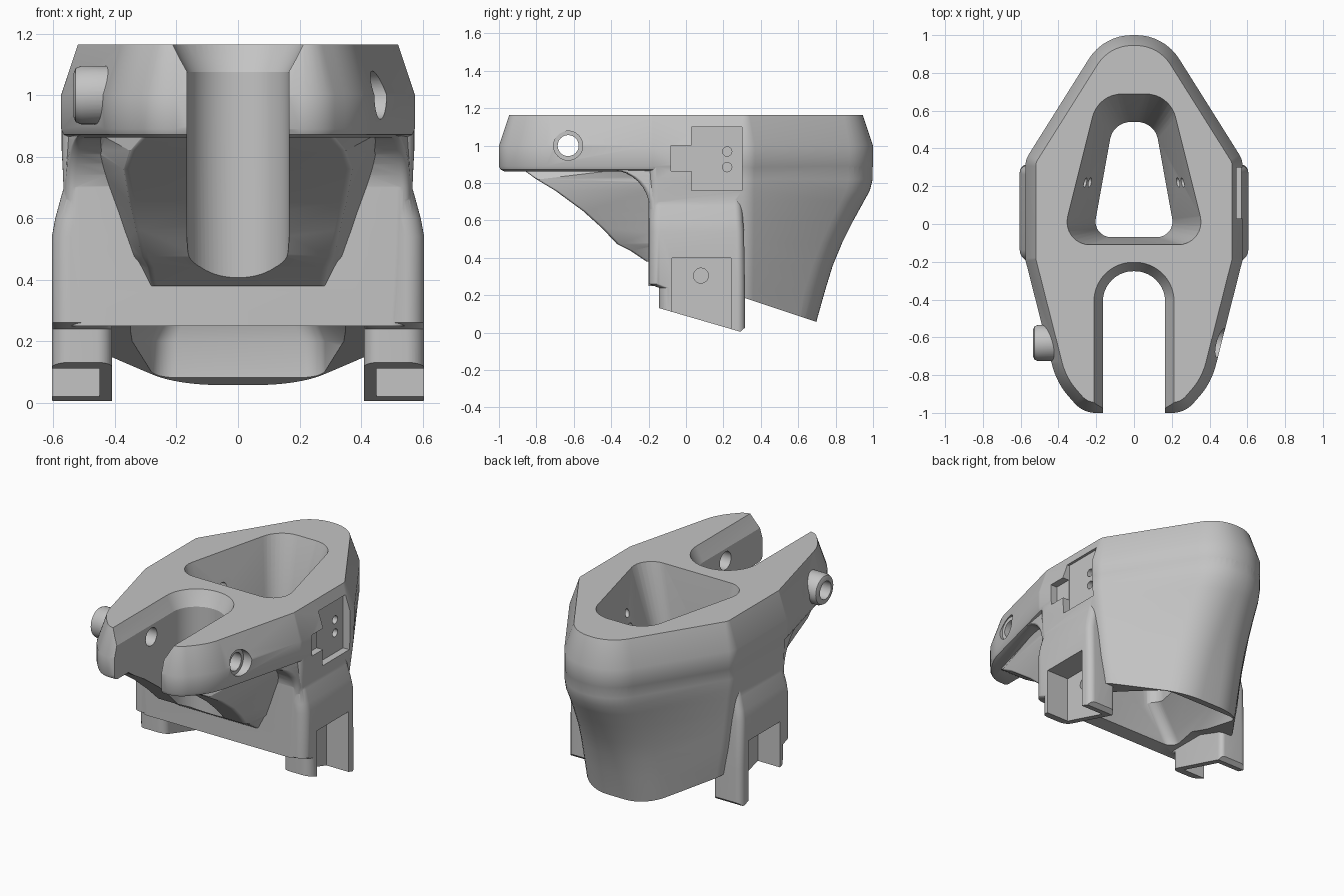
import bpy, bmesh, math
from mathutils import Vector

if "Cube" in bpy.data.objects:
    bpy.data.objects.remove(bpy.data.objects["Cube"])

grey = bpy.data.materials.new("plain grey")
grey.use_nodes = True
grey.diffuse_color = (0.55, 0.55, 0.55, 1)
grey.node_tree.nodes["Principled BSDF"].inputs["Base Color"].default_value = (0.55, 0.55, 0.55, 1)


def mirrored(half):
    """Close a half outline (back to front, +x side) across x = 0."""
    return half + [(-x, y, r) for x, y, r in reversed(half)]


def rounded(corners, inset=0.0, seg=8):
    """Clockwise polygon of (x, y, radius) with true arcs at its corners."""
    out, n = [], len(corners)
    pts = [Vector(c[:2]) for c in corners]
    for i, p in enumerate(pts):
        d1 = (p - pts[i - 1]).normalized()
        d2 = (pts[(i + 1) % n] - p).normalized()
        n1, n2 = Vector((d1.y, -d1.x)), Vector((d2.y, -d2.x))
        c = p + (n1 + n2) / (1 + n1.dot(n2)) * inset
        if corners[i][2] == 0:
            out.append(c)
            continue
        turn = d1.angle(d2)
        t = max(corners[i][2] - inset, 0.01) * math.tan(turn / 2)
        a, b, w = c - d1 * t, c + d2 * t, math.cos(turn / 2)
        for k in range(seg + 1):
            u = k / seg
            k0, k1, k2 = (1 - u) ** 2, 2 * u * (1 - u) * w, u * u
            out.append((a * k0 + c * k1 + b * k2) / (k0 + k1 + k2))
    return out


def loft(name, rings):
    """Skin a stack of (z, outline) rings and cap both ends."""
    bm = bmesh.new()
    rows = [[bm.verts.new((p.x, p.y, z)) for p in ring] for z, ring in rings]
    n = len(rows[0])
    for lo, hi in zip(rows, rows[1:]):
        for i in range(n):
            j = (i + 1) % n
            bm.faces.new((lo[i], lo[j], hi[j], hi[i]))
    bm.faces.new(rows[0])
    bm.faces.new(rows[-1])
    return finish(name, bm)


def finish(name, bm):
    # Planar triangles keep the booleans reliable
    bent = [f for f in bm.faces if len(f.verts) == 4]
    bmesh.ops.triangulate(bm, faces=bent)
    bmesh.ops.recalc_face_normals(bm, faces=bm.faces)
    if bm.calc_volume(signed=True) < 0:
        bmesh.ops.reverse_faces(bm, faces=bm.faces)
    me = bpy.data.meshes.new(name)
    bm.to_mesh(me)
    bm.free()
    me.materials.append(grey)
    ob = bpy.data.objects.new(name, me)
    bpy.context.collection.objects.link(ob)
    return ob


def prism(name, profile, x0, x1):
    """Side profile of (y, z) points swept along x."""
    bm = bmesh.new()
    a, b = [[bm.verts.new((x, y, z)) for y, z in profile] for x in (x0, x1)]
    bm.faces.new(a)
    bm.faces.new(b)
    for i in range(len(a)):
        j = (i + 1) % len(a)
        bm.faces.new((a[i], a[j], b[j], b[i]))
    return finish(name, bm)


def box(name, x0, x1, y0, y1, z0, z1):
    return prism(name, [(y0, z0), (y1, z0), (y1, z1), (y0, z1)], x0, x1)


def rod(name, x0, x1, y, z, r, n=40):
    ring = [(y + r * math.cos(k * math.tau / n), z + r * math.sin(k * math.tau / n)) for k in range(n)]
    return prism(name, ring, x0, x1)


def combine(target, tool, op):
    mod = target.modifiers.new(op, "BOOLEAN")
    mod.operation, mod.solver, mod.object = op, "EXACT", tool
    bpy.context.view_layer.objects.active = target
    bpy.ops.object.modifier_apply(modifier=mod.name)
    bpy.data.objects.remove(tool)


def add(target, tool):
    combine(target, tool, "UNION")


def cut(target, tool):
    combine(target, tool, "DIFFERENCE")


# Lower shell, tapering down towards the back
shell = [(-0.06, 0.2, 0.67, 0.43, 0.53), (0.07, 0.2, 0.70, 0.46, 0.54), (0.23, 0.19, 0.745, 0.49, 0.55),
         (0.36, 0.18, 0.785, 0.515, 0.56), (0.48, 0.17, 0.835, 0.53, 0.565), (0.6, 0.165, 0.895, 0.547, 0.567),
         (0.7, 0.16, 0.95, 0.56, 0.568), (0.76, 0.16, 0.983, 0.568, 0.57), (0.82, 0.16, 0.998, 0.573, 0.573),
         (0.95, 0.16, 0.998, 0.573, 0.573)]
body = loft("mount_body", [
    (z, rounded(mirrored([(bx, by, 0.27), (mx, 0.335, 0.12), (fx, -0.2, 0.05)])))
    for z, bx, by, mx, fx in shell])

# Upper deck with two front arms
deck = mirrored([(0.16, 1.0, 0.27), (0.575, 0.34, 0.12), (0.575, -0.19, 0.08), (0.41, -0.84, 0.4), (0.27, -1.0, 0.15)])
add(body, loft("deck", [(z, rounded(deck, d)) for z, d in
                        ((0.862, 0.03), (0.872, 0.008), (0.89, 0.0), (1.0, 0.0), (1.165, 0.055))]))

# Curved web under the arms
web = [(0.38, -0.21, 0.28, 0.3), (0.44, -0.3, 0.29, 0.33), (0.475, -0.37, 0.31, 0.35), (0.56, -0.45, 0.33, 0.38),
       (0.65, -0.55, 0.35, 0.41), (0.76, -0.7, 0.37, 0.45), (0.82, -0.8, 0.35, 0.47), (0.9, -0.91, 0.28, 0.5)]
add(body, loft("arm_web", [
    (z, rounded([(bx, -0.12, 0), (fx, y, 0.02), (-fx, y, 0.02), (-bx, -0.12, 0)]))
    for z, y, fx, bx in web]))

# Concave fillets where the arms leave the sides
fillet = []
for k in range(9):
    a = k / 8 * math.pi / 2
    d, z = 0.21 * (1 - math.cos(a)), 0.66 + 0.21 * math.sin(a)
    x = 0.562 - 0.25 * d
    fillet.append((z, rounded([(0.562, -0.12, 0), (x, -0.195 - d, 0.03), (-x, -0.195 - d, 0.03), (-0.562, -0.12, 0)])))
add(body, loft("arm_fillet", fillet))

# Hollow underside and sloped lower rim
cavity = [(-0.2, 0.27, 0.61, 0.41), (0.2, 0.27, 0.63, 0.42), (0.3, 0.23, 0.61, 0.36), (0.5, 0.09, 0.5, 0.17)]
cut(body, loft("cavity", [
    (z, rounded(mirrored([(bx, by, 0.08), (fx, -0.1 if z < 0.4 else -0.05, 0.06)])))
    for z, bx, by, fx in cavity]))
cut(body, prism("rim_cut", [(-0.5, 0.25), (0.12, 0.25), (0.72, 0.05), (0.9, -0.01), (0.9, -0.3), (-0.5, -0.3)], -1, 1))

# Front slot with flared top edge
cut(body, loft("front_slot", [
    (z, rounded([(w, y, w * 0.98), (w, -1.2, 0), (-w, -1.2, 0), (-w, y, w * 0.98)], seg=16))
    for z, w, y in ((0.3, 0.165, -0.25), (1.075, 0.165, -0.25), (1.12, 0.19, -0.225), (1.17, 0.215, -0.2))]))

# Tapered through pocket
cut(body, loft("pocket", [
    (z, rounded(mirrored([(bx, by, r), (fx, fy, r * 0.75)])))
    for z, bx, by, fx, fy, r in ((0.4, 0.11, 0.54, 0.22, -0.07, 0.11), (0.67, 0.11, 0.54, 0.22, -0.07, 0.11),
                                 (1.17, 0.19, 0.69, 0.39, -0.11, 0.16))]))

# Legs: rounded posts with slanted feet and an outer notch
for s in (-1, 1):
    rings = []
    for z, xo, y0, y1 in ((-0.1, 0.605, -0.14, 0.315), (0.24, 0.605, -0.145, 0.315), (0.26, 0.605, -0.198, 0.315),
                          (0.54, 0.605, -0.198, 0.31), (0.6, 0.594, -0.198, 0.305), (0.68, 0.572, -0.195, 0.3),
                          (0.74, 0.555, -0.19, 0.29)):
        quad = [(0.41, y1, 0.03), (xo, y1, 0.04), (xo, y0, 0.06), (0.41, y0, 0.05)]
        if s < 0:
            quad = [(-x, y, r) for x, y, r in reversed(quad)]
        rings.append((z, rounded(quad)))
    leg = loft("leg", rings)
    cut(leg, prism("foot_cut", [(-0.5, 0.235), (0.29, 0.005), (0.4, 0.1), (0.4, -0.4), (-0.5, -0.4)], -1, 1))
    add(body, leg)
    lo, hi = sorted((s * 0.45, s * 0.7))
    cut(body, box("leg_notch", lo, hi, -0.075, 0.24, -0.2, 0.4))
    lo, hi = sorted((s * 0.42, s * 0.5))
    cut(body, rod("leg_hole", lo, hi, 0.08, 0.305, 0.04))

# Boss on one arm, counterbore on the other, cross hole through both
boss = rod("boss", -0.535, -0.38, -0.63, 1.0, 0.095)
bevel = boss.modifiers.new("edge", "BEVEL")
bevel.width, bevel.segments = 0.025, 2
bevel.limit_method, bevel.angle_limit = "ANGLE", math.radians(50)
bpy.context.view_layer.objects.active = boss
bpy.ops.object.modifier_apply(modifier="edge")
add(body, boss)
cut(body, rod("counterbore", 0.425, 0.7, -0.63, 1.0, 0.078))
cut(body, rod("cross_hole", -0.8, 0.8, -0.63, 1.0, 0.056))

# Side recess with cable slot and two small holes
cut(body, box("side_recess", 0.525, 0.7, 0.03, 0.3, 0.76, 1.1))
cut(body, box("cable_slot", 0.53, 0.7, -0.08, 0.05, 0.865, 1.0))
for z in (0.885, 0.968):
    cut(body, rod("screw_hole", -0.33, 0.7, 0.22, z, 0.025, 20))

# Smooth curved walls, crisp machined edges
bpy.ops.object.select_all(action="DESELECT")
body.select_set(True)
bpy.context.view_layer.objects.active = body
bpy.ops.object.shade_smooth_by_angle(angle=math.radians(28))
